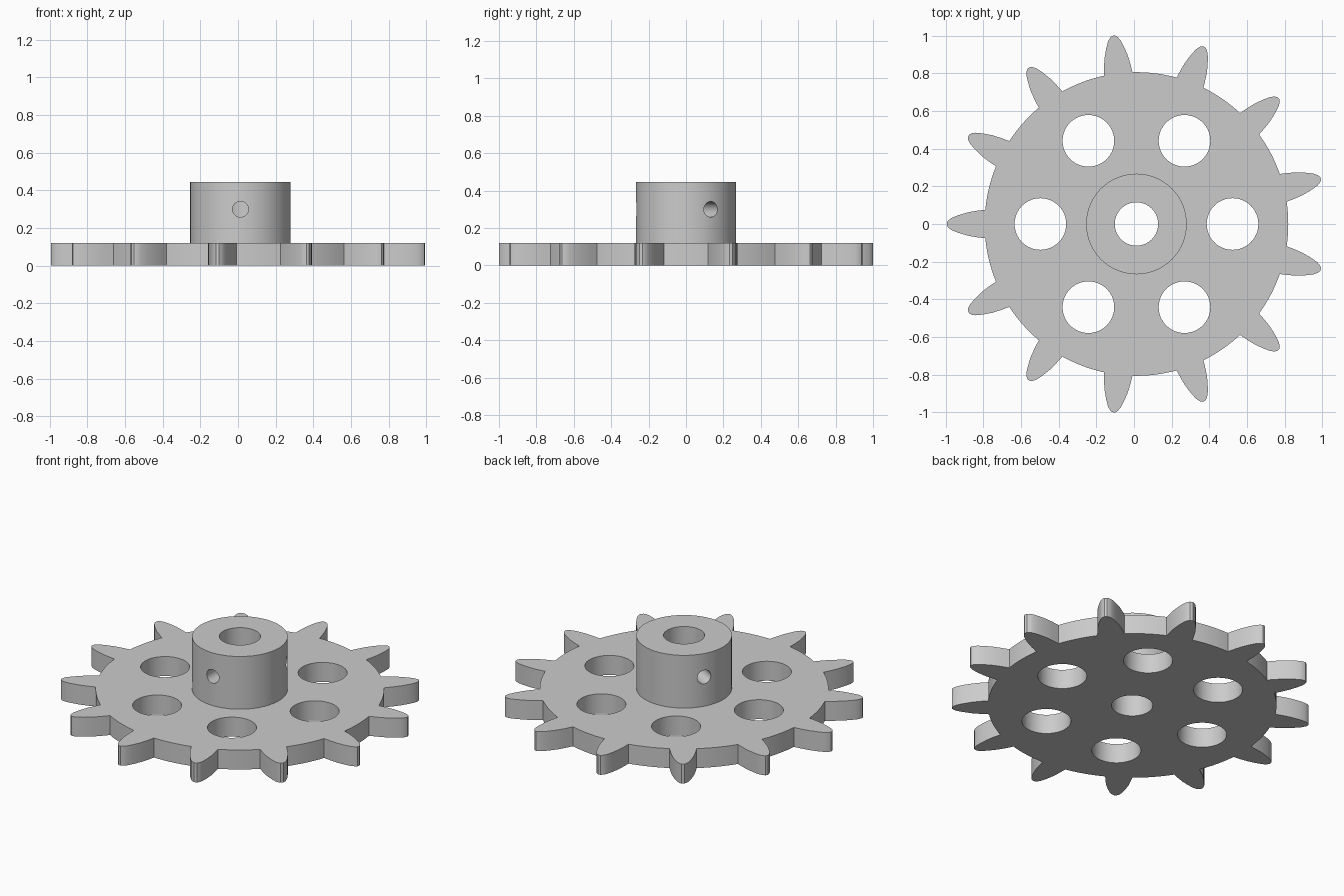
import bpy, bmesh
from math import radians, sin, cos, pi, asin
from mathutils import Matrix, Vector

CENTRE_X = 0.013
TEETH = 13
ROOT_R = 0.806
PLATE_H = 0.12
HUB_TOP = 0.445
HUB_R = 0.267
BORE_R = 0.115

cube = bpy.data.objects.get("Cube")
if cube:
    bpy.data.objects.remove(cube, do_unlink=True)

steel = bpy.data.materials.new("plain grey")
steel.use_nodes = True
GREY = (0.6, 0.6, 0.6, 1)
steel.diffuse_color = GREY
steel.node_tree.nodes["Principled BSDF"].inputs["Base Color"].default_value = GREY


def make_object(name, bm):
    bmesh.ops.recalc_face_normals(bm, faces=bm.faces)
    mesh = bpy.data.meshes.new(name)
    bm.to_mesh(mesh)
    bm.free()
    mesh.materials.append(steel)
    obj = bpy.data.objects.new(name, mesh)
    bpy.context.collection.objects.link(obj)
    return obj


def add_cylinder(bm, radius, height, matrix, sides=64):
    bmesh.ops.create_cone(bm, cap_ends=True, segments=sides, radius1=radius,
                          radius2=radius, depth=height, matrix=matrix)


def cut(target, bm):
    """Subtract the cutter geometry, apply the result and drop the cutter."""
    cutter = make_object("cutter", bm)
    cutter.hide_render = True
    mod = target.modifiers.new("cut", "BOOLEAN")
    mod.operation = "DIFFERENCE"
    mod.solver = "EXACT"
    mod.object = cutter
    bpy.context.view_layer.objects.active = target
    bpy.ops.object.modifier_apply(modifier=mod.name)
    bpy.data.objects.remove(cutter, do_unlink=True)


def finish(obj):
    bpy.ops.object.select_all(action="DESELECT")
    obj.select_set(True)
    bpy.context.view_layer.objects.active = obj
    bpy.ops.object.shade_smooth_by_angle(angle=radians(30))


def polar(r, a):
    return Vector((CENTRE_X + r * cos(a), r * sin(a), 0))


# Toothed plate: one tooth flank (radius, half width), mirrored and repeated
flank = [(0.85, 0.070), (0.895, 0.062), (0.945, 0.047),
         (0.98, 0.033), (0.998, 0.02), (1.007, 0.008)]
base_half = asin(0.076 / ROOT_R)
step = 2 * pi / TEETH
ARC = 8
tooth = [(r, -w) for r, w in flank] + [(r, w) for r, w in reversed(flank)]

bm = bmesh.new()
outline = []
for i in range(TEETH):
    a = pi + i * step
    turn = Matrix.Rotation(a, 3, "Z")
    outline += [turn @ Vector((r, w, 0)) + Vector((CENTRE_X, 0, 0)) for r, w in tooth]
    gap = step - 2 * base_half
    outline += [polar(ROOT_R, a + base_half + gap * k / ARC) for k in range(ARC + 1)]
face = bm.faces.new([bm.verts.new(p) for p in outline])
extruded = bmesh.ops.extrude_face_region(bm, geom=[face])
top = [g for g in extruded["geom"] if isinstance(g, bmesh.types.BMVert)]
bmesh.ops.translate(bm, verts=top, vec=(0, 0, PLATE_H))
plate = make_object("toothed_plate", bm)

# Shaft bore and six lightening holes through the plate
bm = bmesh.new()
add_cylinder(bm, BORE_R, 1, Matrix.Translation((CENTRE_X, 0, 0)))
for i in range(6):
    add_cylinder(bm, 0.137, 1, Matrix.Translation(polar(0.51, i * pi / 3)))
cut(plate, bm)
finish(plate)

# Hub collar
bm = bmesh.new()
add_cylinder(bm, HUB_R, HUB_TOP - PLATE_H,
             Matrix.Translation((CENTRE_X, 0, (HUB_TOP + PLATE_H) / 2)))
hub = make_object("hub", bm)
bm = bmesh.new()
add_cylinder(bm, BORE_R, 2, Matrix.Translation((CENTRE_X, 0, 0)))
cut(hub, bm)

# Three radial set screw holes from the outside into the bore
bm = bmesh.new()
for angle in (-90, 30, 150):
    a = radians(angle)
    place = (Matrix.Translation(polar(0.2, a) + Vector((0, 0, 0.3)))
             @ Matrix.Rotation(a, 4, "Z") @ Matrix.Rotation(pi / 2, 4, "Y"))
    add_cylinder(bm, 0.042, 0.24, place, 32)
cut(hub, bm)
finish(hub)
